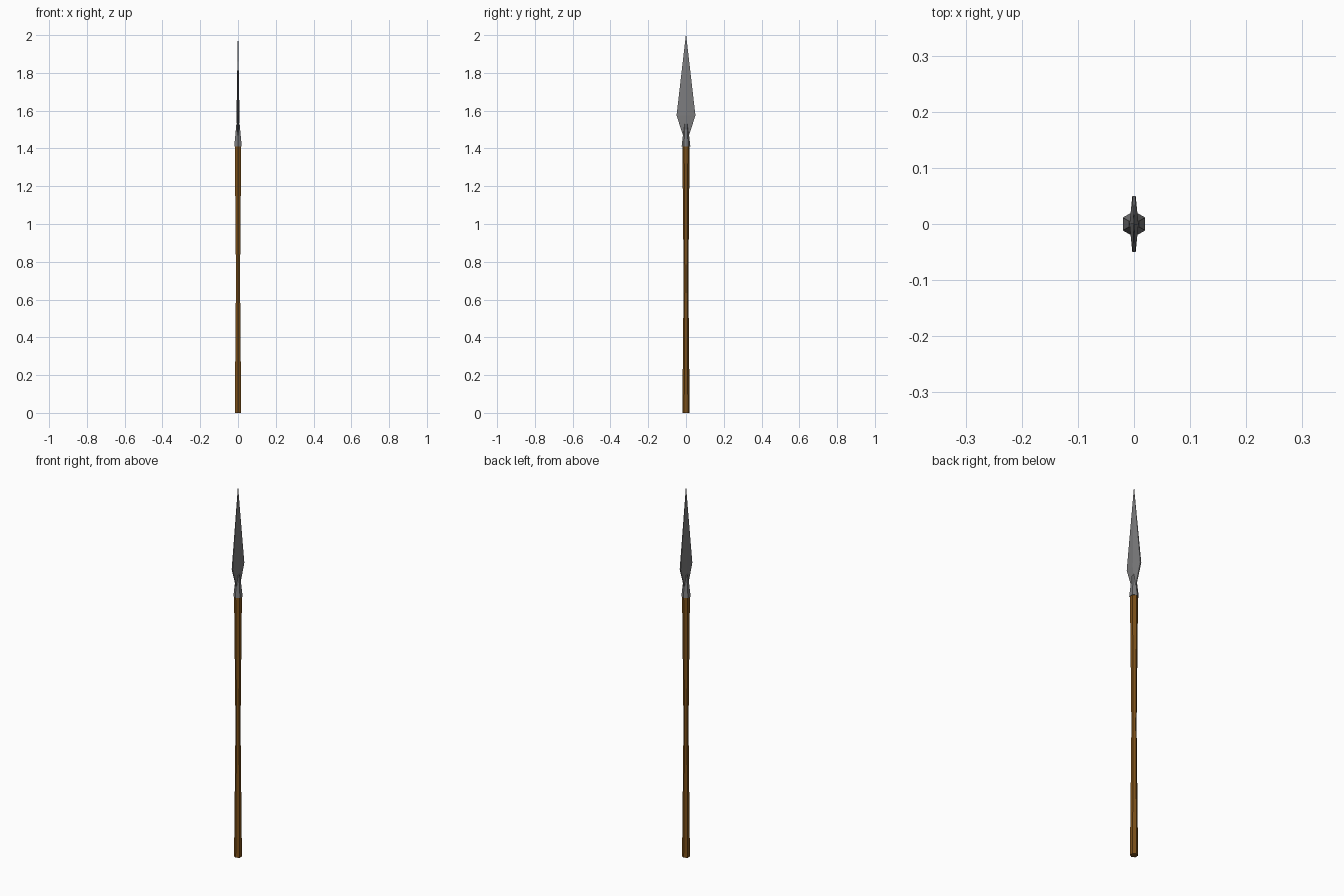
import bpy, bmesh, math

if "Cube" in bpy.data.objects:
    bpy.data.objects.remove(bpy.data.objects["Cube"])


def material(name, rgb):
    m = bpy.data.materials.new(name)
    m.diffuse_color = (*rgb, 1)
    m.use_nodes = True
    m.node_tree.nodes["Principled BSDF"].inputs["Base Color"].default_value = m.diffuse_color
    return m


wood = material("brown wood", (0.2, 0.08, 0.01))
steel = material("grey steel", (0.2, 0.2, 0.205))


def loft(name, rings, mat):
    """Skin a stack of equal-sided rings and cap both ends."""
    bm = bmesh.new()
    loops = [[bm.verts.new(p) for p in ring] for ring in rings]
    n = len(loops[0])
    for a, b in zip(loops, loops[1:]):
        for i in range(n):
            j = (i + 1) % n
            bm.faces.new((a[i], a[j], b[j], b[i]))
    bm.faces.new(loops[0][::-1])
    bm.faces.new(loops[-1])
    bmesh.ops.recalc_face_normals(bm, faces=bm.faces)
    mesh = bpy.data.meshes.new(name)
    bm.to_mesh(mesh)
    bm.free()
    mesh.materials.append(mat)
    bpy.context.collection.objects.link(bpy.data.objects.new(name, mesh))


def hexagon(z, r):
    # corners on the y axis, flats facing +-x
    return [(r * math.cos(a), r * math.sin(a), z)
            for a in (math.radians(30 + 60 * i) for i in range(6))]


def blade_section(z, w, t, e):
    # thick in the middle (t), thin blunt cutting edges (e) at y = +-w
    return [(t, 0, z), (e, w, z), (-e, w, z), (-t, 0, z), (-e, -w, z), (e, -w, z)]


# wooden shaft, slimmer at mid-length
loft("shaft", [hexagon(0, 0.0195), hexagon(0.71, 0.0125), hexagon(1.42, 0.0195)], wood)

# flared metal socket
loft("socket", [hexagon(1.41, 0.023), hexagon(1.53, 0.010)], steel)

# leaf-shaped blade
loft("blade", [
    blade_section(1.45, 0.010, 0.004, 0.002),
    blade_section(1.575, 0.050, 0.008, 0.003),
    blade_section(2.0, 0.0008, 0.0008, 0.0005),
], steel)
